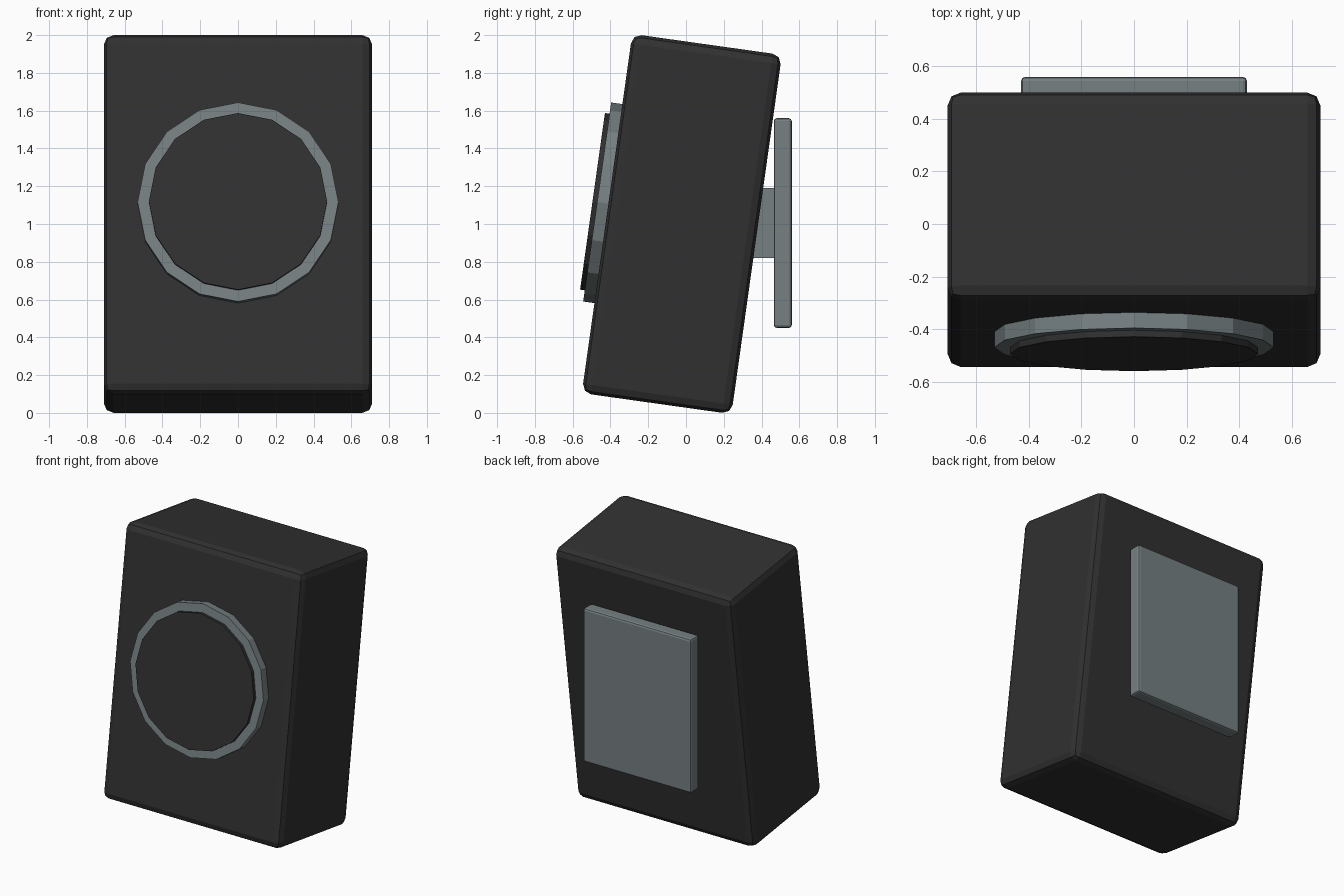
import bpy
from math import radians
from mathutils import Matrix

cube = bpy.data.objects.get("Cube")
if cube:
    bpy.data.objects.remove(cube, do_unlink=True)


def material(name, colour):
    mat = bpy.data.materials.new(name)
    mat.use_nodes = True
    mat.diffuse_color = colour
    mat.node_tree.nodes["Principled BSDF"].inputs["Base Color"].default_value = colour
    return mat


charcoal = material("charcoal", (0.03, 0.03, 0.03, 1))
steel = material("steel_grey", (0.18, 0.215, 0.225, 1))

# Frame of the cabinet, leaning back
TILT = Matrix.Translation((0, -0.022, 1)) @ Matrix.Rotation(radians(-8), 4, "X")


def finish(name, mat, matrix):
    obj = bpy.context.object
    obj.name = name
    obj.data.materials.append(mat)
    obj.matrix_world = matrix
    return obj


def box(name, size, mat, matrix, bevel=0, segments=2):
    bpy.ops.mesh.primitive_cube_add(size=1)
    obj = finish(name, mat, matrix)
    obj.data.transform(Matrix.Diagonal((*size, 1)))
    if bevel:
        mod = obj.modifiers.new("rounded_edges", "BEVEL")
        mod.width = bevel
        mod.segments = segments
    return obj


def disc(name, radius, front, mat):
    # Facing forward, from inside the cabinet out to the given distance
    back = 0.38
    bpy.ops.mesh.primitive_cylinder_add(vertices=16, radius=radius, depth=front - back)
    place = Matrix.Translation((0, -(front + back) / 2, 0.053))
    return finish(name, mat, TILT @ place @ Matrix.Rotation(radians(90), 4, "X"))


# Cabinet and speaker
box("cabinet", (1.42, 0.8, 1.92), charcoal, TILT, 0.05)
disc("speaker_rim", 0.532, 0.46, steel)
disc("speaker_cone", 0.472, 0.485, charcoal)

# Upright wall mount behind
box("wall_plate", (0.86, 0.095, 1.11), steel, Matrix.Translation((0, 0.5125, 1.005)), 0.015)
box("mount_arm", (0.37, 0.24, 0.37), steel, Matrix.Translation((0, 0.36, 1.005)))
